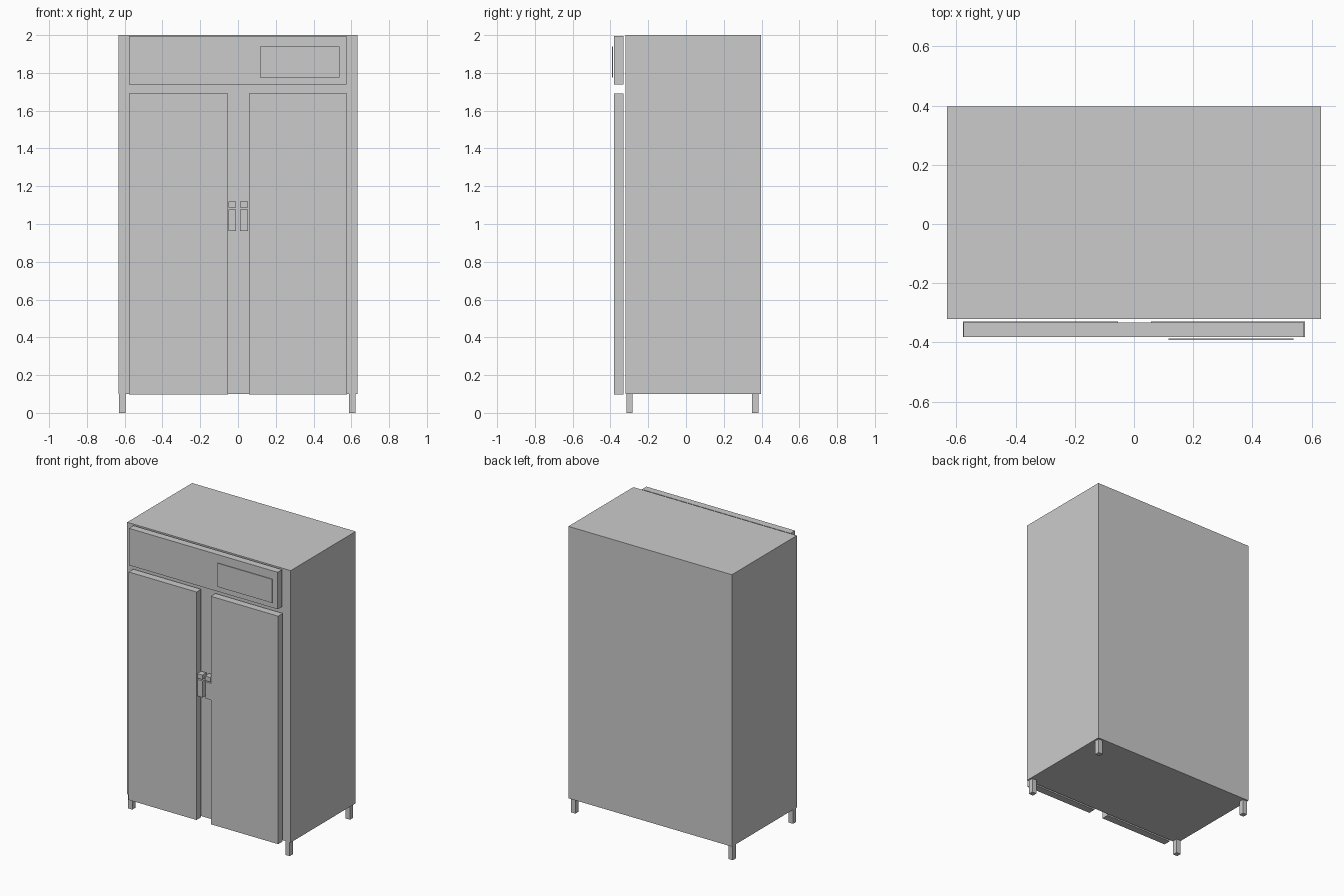
import bpy
import bmesh

if "Cube" in bpy.data.objects:
    bpy.data.objects.remove(bpy.data.objects["Cube"])


def box(name, x, y, z):
    """Box spanning the (min, max) ranges on each axis."""
    mesh = bpy.data.meshes.new(name)
    bm = bmesh.new()
    bmesh.ops.create_cube(bm, size=1)
    for v in bm.verts:
        v.co = [r[0] if c < 0 else r[1] for c, r in zip(v.co, (x, y, z))]
    bm.to_mesh(mesh)
    bm.free()
    obj = bpy.data.objects.new(name, mesh)
    bpy.context.collection.objects.link(obj)
    return obj


# Cabinet body
box("cabinet_body", (-0.632, 0.632), (-0.321, 0.396), (0.1, 2.0))

# Top control panel with display plate
box("control_panel", (-0.576, 0.574), (-0.382, -0.332), (1.738, 1.996))
box("display_plate", (0.117, 0.538), (-0.392, -0.387), (1.776, 1.941))

# Doors and their handles, left and right
for side, door_x, handle_x in (
    ("left", (-0.578, -0.054), (-0.05, -0.01)),
    ("right", (0.057, 0.577), (0.01, 0.053)),
):
    box(side + "_door", door_x, (-0.381, -0.33), (0.097, 1.69))
    box(side + "_handle_grip", handle_x, (-0.375, -0.338), (0.962, 1.078))
    box(side + "_handle_latch", handle_x, (-0.378, -0.334), (1.088, 1.12))

# Four square legs
for x_name, leg_x in (("left", (-0.63, -0.596)), ("right", (0.587, 0.621))):
    for y_name, leg_y in (("front", (-0.316, -0.282)), ("back", (0.35, 0.384))):
        box(f"{y_name}_{x_name}_leg", leg_x, leg_y, (0.0, 0.1))
